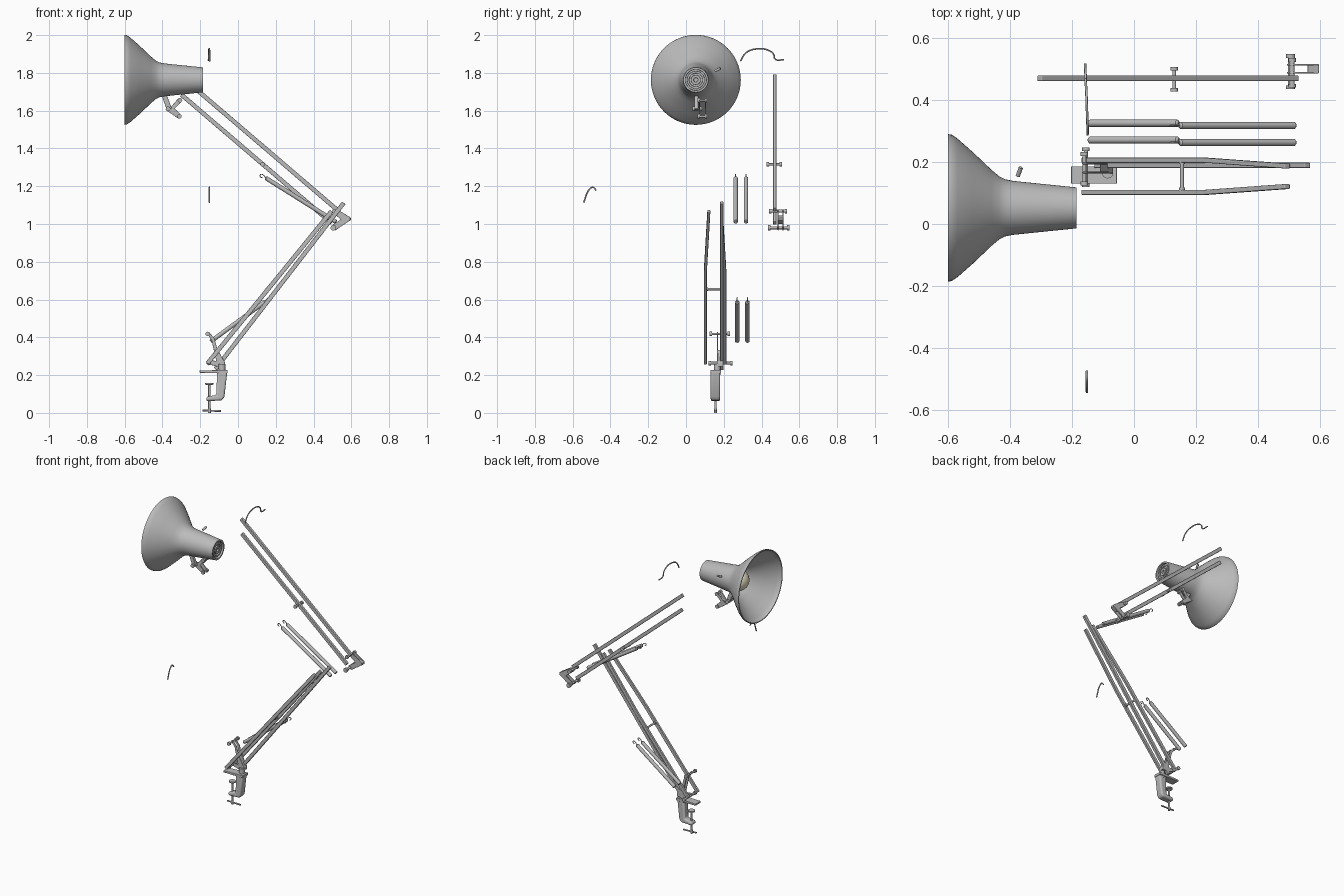
import bpy, bmesh, math
from mathutils import Vector

if "Cube" in bpy.data.objects:
    bpy.data.objects.remove(bpy.data.objects["Cube"])


def material(name, rgb):
    m = bpy.data.materials.new(name)
    m.use_nodes = True
    m.diffuse_color = (*rgb, 1)
    m.node_tree.nodes["Principled BSDF"].inputs["Base Color"].default_value = (*rgb, 1)
    return m


GREY = material("light grey metal", (0.5, 0.5, 0.5))
CREAM = material("cream glass", (0.8, 0.76, 0.56))
Y = Vector((0, 1, 0))


def finish(name, bm, mat=GREY, smooth=True, bevel=0):
    bmesh.ops.recalc_face_normals(bm, faces=bm.faces)
    mesh = bpy.data.meshes.new(name)
    bm.to_mesh(mesh)
    bm.free()
    ob = bpy.data.objects.new(name, mesh)
    bpy.context.collection.objects.link(ob)
    mesh.materials.append(mat)
    if bevel:
        mod = ob.modifiers.new("Bevel", "BEVEL")
        mod.width, mod.segments = bevel, 3
    if smooth:
        bpy.ops.object.select_all(action="DESELECT")
        ob.select_set(True)
        bpy.context.view_layer.objects.active = ob
        bpy.ops.object.shade_smooth_by_angle(angle=math.radians(35))
    return ob


def skin(bm, rings, caps=True):
    """Bridge a list of equal vertex rings."""
    n = len(rings[0])
    for a, b in zip(rings, rings[1:]):
        for i in range(n):
            j = (i + 1) % n
            bm.faces.new((a[i], a[j], b[j], b[i]))
    if caps:
        bm.faces.new(rings[0])
        bm.faces.new(rings[-1])


def bar(name, points, wide=0.018, tall=0.023):
    """Rectangular bar following a path, its width along y."""
    pts = [Vector(p) for p in points]
    up = (pts[-1] - pts[0]).cross(Y).normalized()
    bm = bmesh.new()
    rings = [[bm.verts.new(p + Y * wide / 2 * s + up * tall / 2 * t)
              for s, t in ((-1, -1), (1, -1), (1, 1), (-1, 1))] for p in pts]
    skin(bm, rings)
    return finish(name, bm, smooth=False, bevel=0.003)


def lathe(name, start, axis, profile, mat=GREY, sides=24, caps=True):
    """Revolve (distance, radius) pairs about an axis."""
    q = Vector(axis).to_track_quat("Z", "Y")
    bm = bmesh.new()
    turn = [math.tau * i / sides for i in range(sides)]
    rings = [[bm.verts.new(Vector(start) + q @ Vector((r * math.cos(a), r * math.sin(a), d)))
              for a in turn] for d, r in profile]
    skin(bm, rings, caps)
    return finish(name, bm, mat)


def rod(name, a, b, r):
    d = Vector(b) - Vector(a)
    return lathe(name, a, d, [(0, r), (d.length, r)], sides=16)


def pin(name, x, z, y0, y1, r=0.006, head=0.012):
    """Cross pin along y with a head at each end."""
    n = y1 - y0
    return lathe(name, (x, y0, z), Y, [(0, head), (0.012, head), (0.012, r),
                 (n - 0.012, r), (n - 0.012, head), (n, head)], sides=16)


def plate(name, outline, y0, y1, bevel=0.002):
    """Outline in x, z extruded along y."""
    bm = bmesh.new()
    skin(bm, [[bm.verts.new((x, y, z)) for x, z in outline] for y in (y0, y1)])
    return finish(name, bm, bevel=bevel)


def wire(name, points, r=0.004):
    cu = bpy.data.curves.new(name, "CURVE")
    cu.dimensions = "3D"
    cu.bevel_depth, cu.bevel_resolution, cu.resolution_u = r, 2, 6
    cu.use_fill_caps = True
    sp = cu.splines.new("BEZIER")
    sp.bezier_points.add(len(points) - 1)
    for bp, p in zip(sp.bezier_points, points):
        bp.co = p
        bp.handle_left_type = bp.handle_right_type = "AUTO"
    ob = bpy.data.objects.new(name, cu)
    bpy.context.collection.objects.link(ob)
    cu.materials.append(GREY)


# Lamp shade: outer wall, rim and inner wall
CY, CZ = 0.052, 1.763
outer = [(0, 0.238), (0.012, 0.236), (0.03, 0.224), (0.08, 0.18), (0.14, 0.123),
         (0.165, 0.102), (0.185, 0.092), (0.21, 0.087), (0.415, 0.066)]
inner = [(d, r - 0.006) for d, r in outer]
lathe("shade", (-0.6, CY, CZ), (1, 0, 0), inner[::-1] + outer, sides=64, caps=False)

# Ringed rear cap, bulb and socket
lathe("shade_end_cap", (-0.21, CY, CZ), (1, 0, 0),
      [(0, 0.062), (0.025, 0.066), (0.025, 0.056), (0.01, 0.055), (0.01, 0.047),
       (0.02, 0.046), (0.02, 0.036), (0.01, 0.035), (0.01, 0.026), (0.02, 0.025),
       (0.02, 0.012), (0.01, 0.011)], sides=32)
bulb_curve = [(0.07 - 0.07 * math.cos(a), 0.07 * math.sin(a))
              for a in (math.pi * (0.02 + i * 0.065) for i in range(13))]
lathe("bulb", (-0.5, CY, CZ), (1, 0, 0), bulb_curve + [(0.16, 0.03), (0.19, 0.025)], CREAM, 32)
rod("bulb_socket", (-0.32, CY, CZ), (-0.2, CY, CZ), 0.03)
rod("switch_pin", (-0.375, 0.155, 1.81), (-0.365, 0.182, 1.824), 0.007)

# Shade pivot bracket
plate("shade_stem", [(-0.405, 1.682), (-0.375, 1.677), (-0.35, 1.61), (-0.375, 1.6)],
      0.045, 0.065)
for i, y in enumerate((0.068, 0.1)):
    plate(f"shade_bracket_plate_{i}",
          [(-0.385, 1.605), (-0.37, 1.595), (-0.315, 1.558), (-0.298, 1.567),
           (-0.302, 1.58), (-0.335, 1.61), (-0.293, 1.655), (-0.305, 1.668),
           (-0.318, 1.663), (-0.355, 1.62)], y, y + 0.006)
pin("shade_pivot", -0.37, 1.61, 0.035, 0.085)
pin("shade_pin_low", -0.31, 1.57, 0.06, 0.112)
pin("shade_pin_high", -0.307, 1.655, 0.06, 0.112)

# Upper arm: two parallel bars and the spring pin
bar("upper_arm_top_bar", [(-0.305, 0.47, 1.785), (0.525, 0.47, 1.075)])
bar("upper_arm_lower_bar", [(-0.3, 0.47, 1.685), (0.495, 0.47, 1.005)])
pin("upper_spring_pin", 0.13, 1.316, 0.427, 0.507)

# Elbow bracket
for i, y in enumerate((0.485, 0.511)):
    plate(f"elbow_plate_{i}", [(0.5, 1.075), (0.525, 1.078), (0.595, 1.035), (0.595, 1.02),
          (0.515, 0.966), (0.493, 0.975), (0.493, 0.99), (0.545, 1.025), (0.5, 1.06)],
          y, y + 0.006)
plate("elbow_web", [(0.56, 1.045), (0.597, 1.033), (0.597, 1.02), (0.56, 1.0)], 0.488, 0.515)
pin("elbow_pin_high", 0.51, 1.068, 0.44, 0.535, 0.008)
pin("elbow_pin_low", 0.505, 0.98, 0.435, 0.548, 0.008, 0.015)

# Lower arm: mirrored bent pair, straight bar and crossbar
for side, s in (("front", -1), ("back", 1)):
    y0, y1 = 0.154 + s * 0.052, 0.154 + s * 0.033
    bar(f"lower_arm_{side}_bar", [(-0.162, y0, 0.262), (0.23, y0, 0.742), (0.495, y1, 1.068)],
        0.016)
bar("lower_arm_straight_bar", [(-0.12, 0.189, 0.232), (0.56, 0.189, 1.112)], 0.018)
pin("lower_arm_crossbar", 0.155, 0.655, 0.105, 0.205, 0.006, 0.01)

# Base bracket
for i, y in enumerate((0.163, 0.192)):
    plate(f"base_plate_{i}", [(-0.168, 0.425), (-0.155, 0.43), (-0.125, 0.395), (-0.11, 0.34),
          (-0.068, 0.265), (-0.068, 0.245), (-0.11, 0.245), (-0.165, 0.26), (-0.162, 0.28),
          (-0.115, 0.275), (-0.14, 0.385)], y, y + 0.006)
plate("base_web", [(-0.11, 0.335), (-0.068, 0.265), (-0.068, 0.245), (-0.11, 0.25)], 0.165, 0.196)
pin("base_spring_pin", -0.16, 0.418, 0.125, 0.232)
pin("base_pivot", -0.155, 0.264, 0.12, 0.247, 0.007)
rod("base_post", (-0.085, 0.165, 0.2), (-0.085, 0.165, 0.26), 0.018)

# Table clamp with screw
CLAMP_Y = 0.156
plate("clamp_jaw", [(-0.203, 0.224), (-0.055, 0.228), (-0.055, 0.21), (-0.203, 0.212)],
      CLAMP_Y - 0.026, CLAMP_Y + 0.03)
plate("clamp_body", [(-0.11, 0.225), (-0.056, 0.225), (-0.072, 0.085), (-0.085, 0.066),
      (-0.168, 0.062), (-0.168, 0.085), (-0.115, 0.095)], CLAMP_Y - 0.025, CLAMP_Y + 0.025, 0.01)
lathe("clamp_screw", (-0.152, CLAMP_Y, 0), (0, 0, 1),
      [(0, 0.008), (0.022, 0.008), (0.022, 0.006), (0.147, 0.006), (0.15, 0.022), (0.158, 0.022)])
rod("clamp_handle", (-0.188, CLAMP_Y, 0.013), (-0.09, CLAMP_Y, 0.01), 0.005)

# Two pairs of springs with hooked ends
for tag, a, b, ys in (("upper", (0.52, 1.01), (0.145, 1.245), (0.263, 0.318)),
                      ("lower", (-0.145, 0.378), (0.145, 0.59), (0.271, 0.325))):
    for i, y in enumerate(ys):
        p, q = Vector((a[0], y, a[1])), Vector((b[0], y, b[1]))
        d = (q - p).normalized()
        up = d.cross(Y) * (1 if d.cross(Y).z > 0 else -1)
        n = (q - p).length
        lathe(f"{tag}_spring_{i}", p, d, [(0, 0.008), (0.004, 0.0115), (n - 0.006, 0.0115), (n, 0.006)])
        wire(f"{tag}_spring_hook_{i}", [q, q + d * 0.015 + up * 0.006, q + d * 0.03 + up * 0.002,
             q + d * 0.027 - up * 0.009, q + d * 0.014 - up * 0.009], 0.0025)

# Loose cable pieces
wire("long_cable", [(-0.15, 0.288, 1.862), (-0.15, 0.318, 1.907), (-0.152, 0.373, 1.927),
     (-0.154, 0.43, 1.922), (-0.156, 0.463, 1.9), (-0.156, 0.472, 1.873), (-0.158, 0.518, 1.869)])
wire("short_cable", [(-0.152, -0.542, 1.114), (-0.152, -0.507, 1.188), (-0.152, -0.492, 1.194),
     (-0.152, -0.475, 1.177)])
